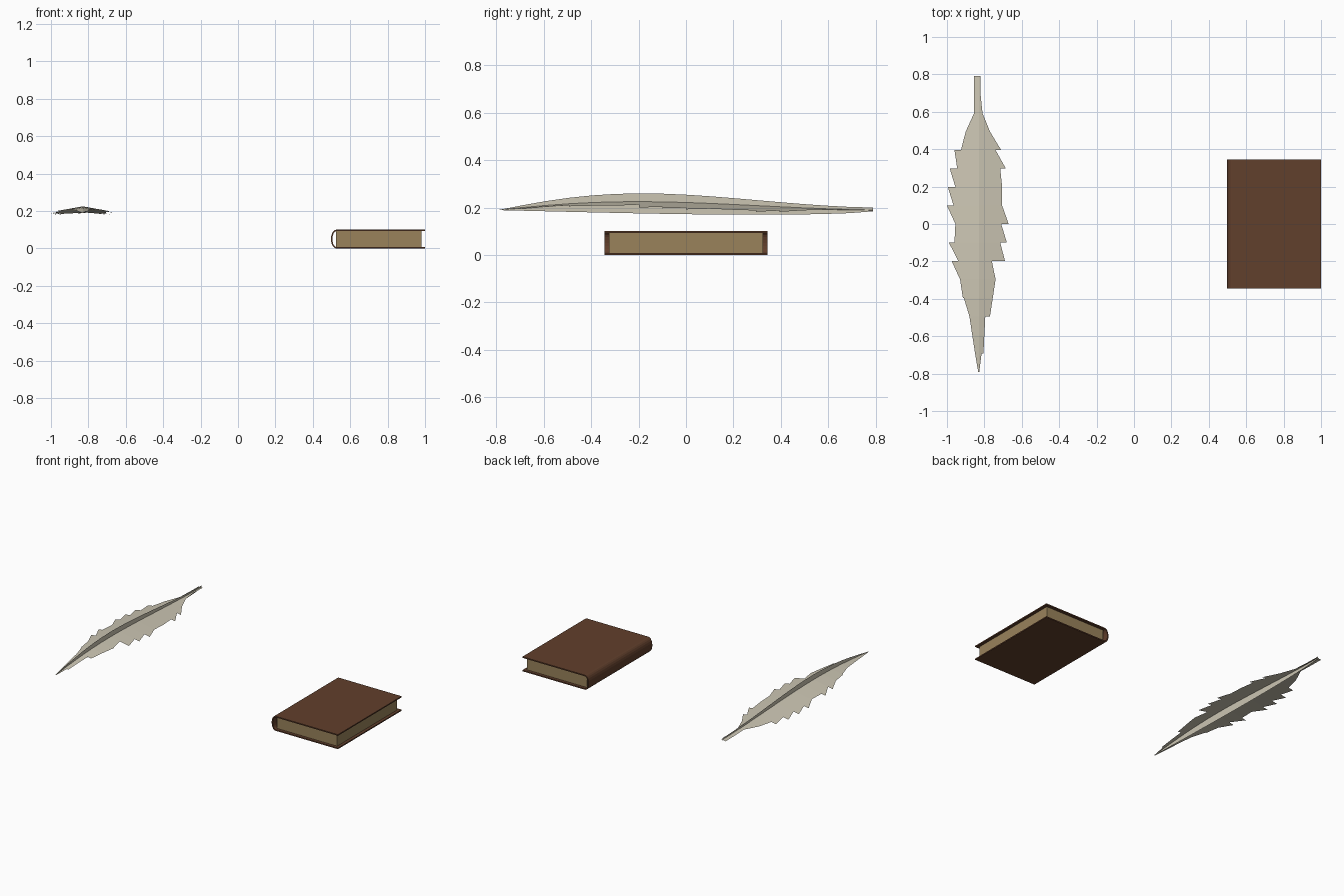
import bpy
import bmesh
from math import sin, cos, pi

cube = bpy.data.objects.get("Cube")
if cube:
    bpy.data.objects.remove(cube, do_unlink=True)


def material(name, rgb):
    mat = bpy.data.materials.new(name)
    mat.use_nodes = True
    mat.diffuse_color = (*rgb, 1)
    mat.node_tree.nodes["Principled BSDF"].inputs["Base Color"].default_value = (*rgb, 1)
    return mat


def finish(bm, name, mat):
    mesh = bpy.data.meshes.new(name)
    bm.to_mesh(mesh)
    bm.free()
    mesh.materials.append(mat)
    obj = bpy.data.objects.new(name, mesh)
    bpy.context.collection.objects.link(obj)
    return obj


leather = material("brown leather", (0.12, 0.05, 0.025))
paper = material("aged paper", (0.32, 0.225, 0.105))
plume = material("pale feather", (0.6, 0.56, 0.45))


# Book cover: one C-shaped profile, two boards joined by a rounded spine
def c_profile(x_mid, bulge, half_height, steps=10):
    arc = [pi / 2 + pi * i / steps for i in range(steps + 1)]
    curve = [(x_mid + bulge * cos(a), 0.05 + half_height * sin(a)) for a in arc]
    return [(1, curve[0][1])] + curve + [(1, curve[-1][1])]


outer = c_profile(0.525, 0.028, 0.05)
inner = c_profile(0.525, 0.02, 0.042)
bm = bmesh.new()
rings = [[[bm.verts.new((x, y, z)) for x, z in line] for line in (outer, inner)]
         for y in (-0.345, 0.345)]
(fo, fi), (bo, bi) = rings
for i in range(len(outer) - 1):
    j = i + 1
    bm.faces.new((fo[i], fo[j], bo[j], bo[i]))
    bm.faces.new((fi[i], bi[i], bi[j], fi[j]))
    bm.faces.new((fo[i], fi[i], fi[j], fo[j]))
    bm.faces.new((bo[i], bo[j], bi[j], bi[i]))
for k in (0, -1):
    bm.faces.new((fo[k], bo[k], bi[k], fi[k]))
bmesh.ops.recalc_face_normals(bm, faces=bm.faces)
finish(bm, "book_cover", leather)

# Page block
bm = bmesh.new()
bmesh.ops.create_cube(bm, size=1)
bmesh.ops.scale(bm, vec=(0.455, 0.65, 0.084), verts=bm.verts)
bmesh.ops.translate(bm, vec=(0.7525, 0, 0.05), verts=bm.verts)
finish(bm, "page_block", paper)

# Feather vane: arched barb segments, each with its own start and end width (hundredths)
LEFT = [(2.5, 2.5), (2.5, 2.5), (2.5, 7), (7, 9.5), (13, 11.5), (15.5, 12.5),
        (16.5, 13.5), (17, 12.5), (12.5, 13), (16, 11), (14.5, 10), (10, 8.5),
        (8, 5), (5, 3.5), (3.5, 2), (2, 0.3)]
RIGHT = [(1, 1), (1, 2), (2, 6), (6, 12), (9, 14.5), (11.5, 12.5),
         (12.5, 12.5), (12.5, 16), (12, 15), (11.5, 14), (7, 9), (9, 7.5),
         (7.5, 6), (3.5, 3), (3, 2.5), (1.5, 0.3)]
SHAFT_X, LENGTH = -0.83, 1.58


def along(t):
    return LENGTH * (0.5 - t)


def arch(t):
    return sin(pi * t ** 1.5)


def vane_point(t, width):
    return (SHAFT_X + width, along(t), 0.19 + 0.035 * arch(t) - 0.18 * abs(width))


bm = bmesh.new()
count = len(LEFT)
for side, widths in ((-1, LEFT), (1, RIGHT)):
    for i, (start, end) in enumerate(widths):
        t0, t1 = i / count, (i + 1) / count
        corners = [vane_point(t0, 0), vane_point(t1, 0),
                   vane_point(t1, side * end / 100), vane_point(t0, side * start / 100)]
        bm.faces.new([bm.verts.new(p) for p in corners[::side]])
bmesh.ops.remove_doubles(bm, verts=bm.verts, dist=0.0005)
finish(bm, "feather_vane", plume)

# Feather spine: upright curved blade crossing the vane
bm = bmesh.new()
previous = None
for i in range(count + 1):
    t = i / count
    top = 0.19 + 0.01 * (1 - t) + 0.066 * arch(t)
    low = 0.189 - 0.005 * (1 - t) - 0.016 * sin(pi * t ** 0.65)
    pair = [bm.verts.new((SHAFT_X, along(t), z)) for z in (low, top)]
    if previous:
        bm.faces.new((previous[0], previous[1], pair[1], pair[0]))
    previous = pair
finish(bm, "feather_spine", plume)
